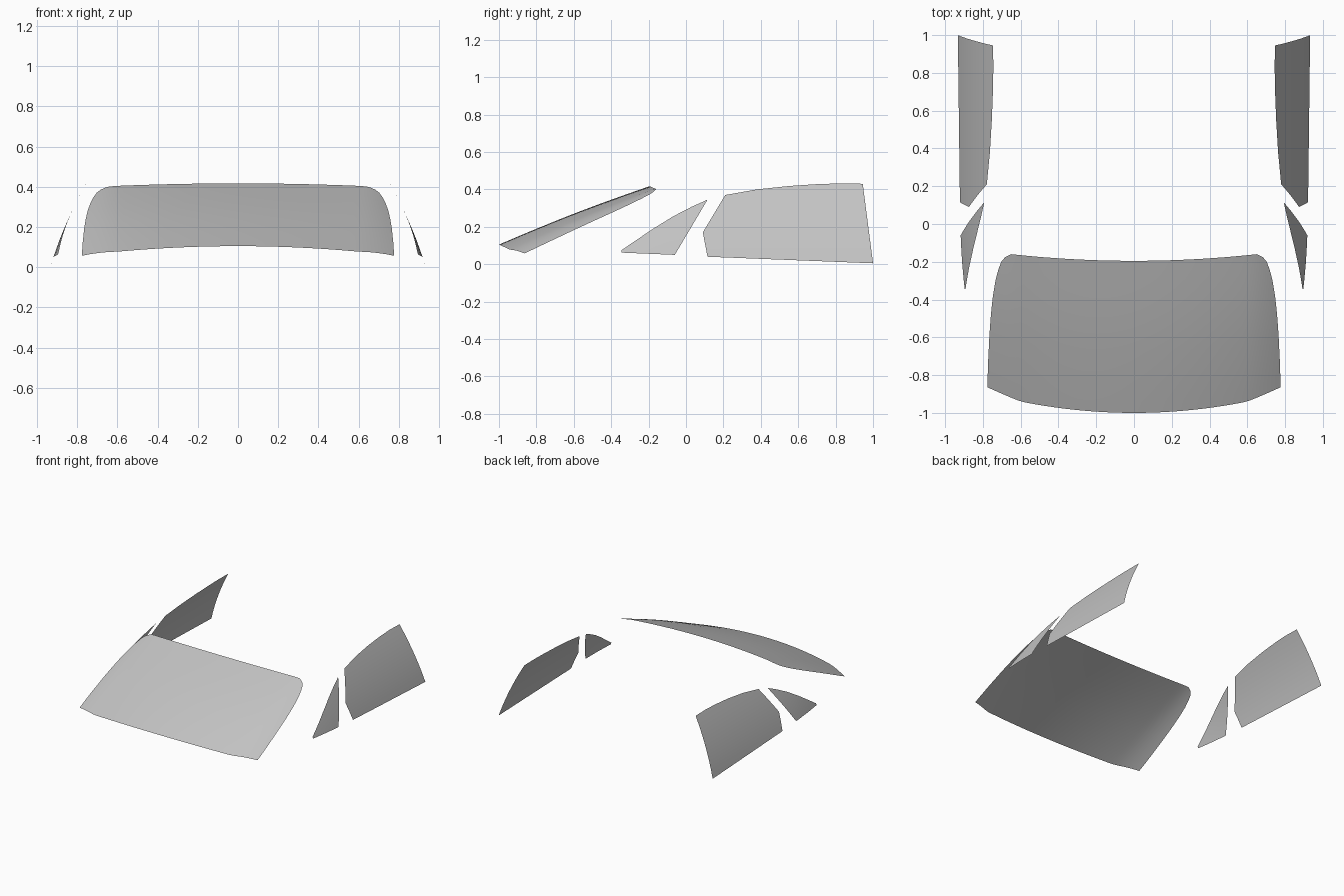
import bpy, bmesh, math
from mathutils import Vector

if "Cube" in bpy.data.objects:
    bpy.data.objects.remove(bpy.data.objects["Cube"], do_unlink=True)

glass = bpy.data.materials.new("grey_glass")
glass.use_nodes = True
GREY = (0.55, 0.55, 0.55, 1)
glass.diffuse_color = GREY
glass.node_tree.nodes["Principled BSDF"].inputs["Base Color"].default_value = GREY


def finish(bm, name):
    mesh = bpy.data.meshes.new(name)
    for face in bm.faces:
        face.smooth = True
    bm.to_mesh(mesh)
    bm.free()
    mesh.materials.append(glass)
    obj = bpy.data.objects.new(name, mesh)
    bpy.context.collection.objects.link(obj)
    return obj


def windshield_point(x, v):
    """Point on the curved sheet; v runs from front edge to roof edge."""
    bend = max(0, (abs(x) - 0.6) / 0.175)
    front = -1 + 0.167 * x * x + 0.035 * bend
    back = -0.195 + 0.083 * x * x
    y = front + (back - front) * v
    crown = 0.105 + 0.3875 * (y + 1) + 0.01 * math.sin(math.pi * v)
    drop = (0.085 - 0.045 * v) * (x / 0.775) ** 2
    drop += (0.015 + 0.02 * v) * bend ** 2
    return Vector((x, y, crown - drop))


# Windshield: rows narrow towards the roof to round the upper corners
outline = [(0, 0.775), (0.07, 0.775), (0.2, 0.772), (0.4, 0.765), (0.55, 0.757),
           (0.68, 0.747), (0.8, 0.733), (0.88, 0.718), (0.94, 0.702),
           (0.975, 0.682), (1, 0.65)]
COLS = 40
bm = bmesh.new()
rows = []
for v, half_width in outline:
    rows.append([bm.verts.new(windshield_point(
        half_width * math.sin((2 * i / COLS - 1) * 1.2) / math.sin(1.2), v))
        for i in range(COLS + 1)])
for low, high in zip(rows, rows[1:]):
    for i in range(COLS):
        bm.faces.new((low[i], low[i + 1], high[i + 1], high[i]))
finish(bm, "windshield")


# Side windows: flat outlines, sliced into bands and bent to the body curve
def side_window(name, profile, side):
    bm = bmesh.new()
    bm.faces.new([bm.verts.new((0, y, z)) for y, z in profile])
    for axis, start, step, count in ((2, 0.06, 0.04, 10), (1, -0.3, 0.1, 13)):
        for i in range(count):
            spot, normal = Vector(), Vector()
            spot[axis] = start + step * i
            normal[axis] = 1
            bmesh.ops.bisect_plane(bm, geom=bm.verts[:] + bm.edges[:] + bm.faces[:],
                                   plane_co=spot, plane_no=normal, dist=0.0005)
    for vert in bm.verts:
        y, z = vert.co.y, vert.co.z
        vert.co.x = side * (0.934 - 0.3 * z - 0.32 * z * z - 0.15 * min(y, 0) ** 2)
    bm.normal_update()
    if sum(f.normal.x for f in bm.faces) * side < 0:
        bmesh.ops.reverse_faces(bm, faces=bm.faces[:])
    finish(bm, name)


door_profile = [(0.115, 0.04), (1, 0.005), (0.945, 0.43), (0.82, 0.432), (0.7, 0.428),
                (0.55, 0.418), (0.38, 0.4), (0.21, 0.37), (0.09, 0.17)]
quarter_profile = [(-0.345, 0.062), (-0.06, 0.05), (0.115, 0.345), (0.03, 0.307),
                   (-0.07, 0.255), (-0.18, 0.187), (-0.345, 0.075)]
for label, side in (("left", 1), ("right", -1)):
    side_window(label + "_door_window", door_profile, side)
    side_window(label + "_quarter_window", quarter_profile, side)
